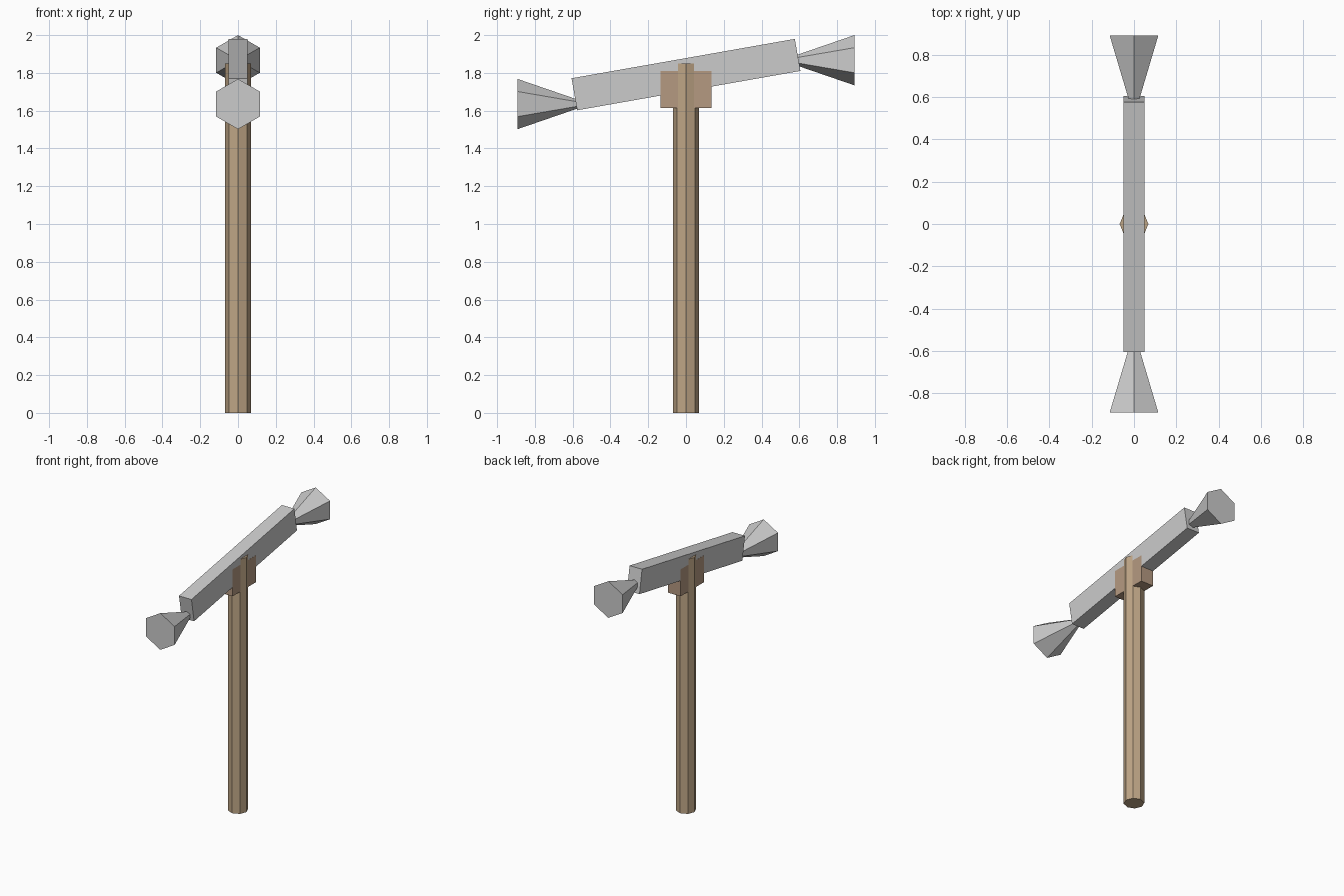
import bpy
from math import radians, pi

if "Cube" in bpy.data.objects:
    bpy.data.objects.remove(bpy.data.objects["Cube"])


def colour(obj, name, rgb):
    mat = bpy.data.materials.get(name) or bpy.data.materials.new(name)
    mat.diffuse_color = (*rgb, 1)
    mat.use_nodes = True
    mat.node_tree.nodes["Principled BSDF"].inputs["Base Color"].default_value = mat.diffuse_color
    obj.data.materials.append(mat)


def box(name, size, loc, tilt=0):
    bpy.ops.mesh.primitive_cube_add(size=1, location=loc, rotation=(tilt, 0, 0))
    obj = bpy.context.object
    obj.name = name
    obj.scale = size
    return obj


# Octagonal wooden handle, corners on the axes
bpy.ops.mesh.primitive_cylinder_add(vertices=8, radius=0.068, depth=1.85,
                                    location=(0, 0, 0.925))
handle = bpy.context.object
handle.name = "handle"
colour(handle, "wood", (0.52, 0.38, 0.24))

# Wooden collar block below the head
collar = box("collar", (0.101, 0.27, 0.195), (0, 0, 1.7125))
colour(collar, "dark_wood", (0.46, 0.32, 0.22))

# Tilted grey head beam
box("head_beam", (0.1, 1.2, 0.172), (0, 0, 1.791), radians(10))

# Flared hexagonal striking ends, level, wide face outward
for name, side, z in (("front_striker", -1, 1.635), ("back_striker", 1, 1.867)):
    inner, outer = 0.575, 0.892
    bpy.ops.mesh.primitive_cone_add(vertices=6, radius1=0.133, radius2=0.024,
                                    depth=outer - inner,
                                    location=(0, side * (inner + outer) / 2, z),
                                    rotation=(side * pi / 2, 0, 0))
    bpy.context.object.name = name
